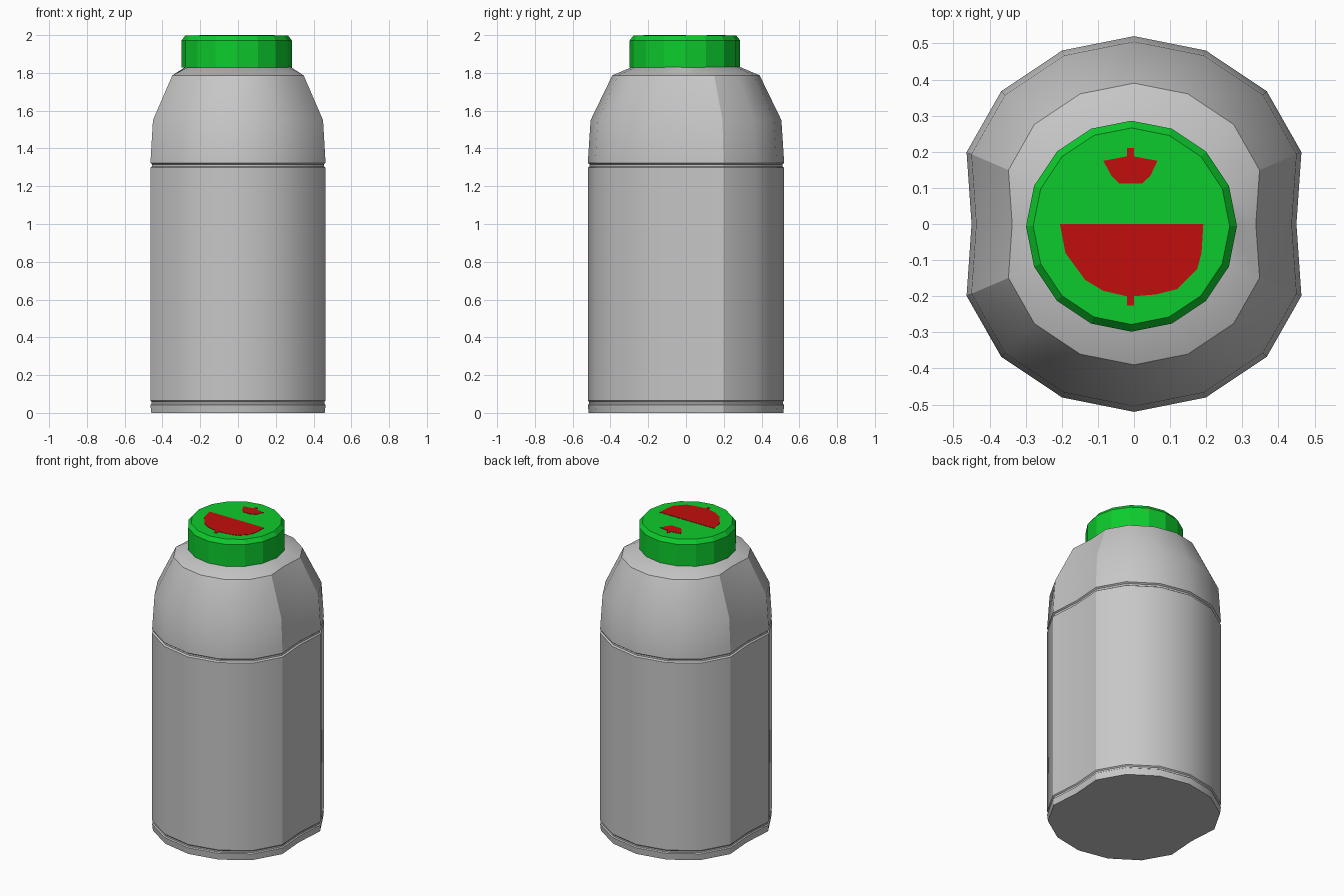
import bpy
import bmesh
from math import sin, cos, pi, radians

cube = bpy.data.objects.get("Cube")
if cube:
    bpy.data.objects.remove(cube, do_unlink=True)

SIDES = 16


def material(name, rgb):
    mat = bpy.data.materials.new(name)
    mat.use_nodes = True
    mat.diffuse_color = (*rgb, 1)
    mat.node_tree.nodes["Principled BSDF"].inputs["Base Color"].default_value = (*rgb, 1)
    return mat


grey = material("grey plastic", (0.57, 0.57, 0.57))
green = material("green plastic", (0.004, 0.6, 0.026))
red = material("red print", (0.54, 0.004, 0.004))


def finish(bm, name, mat):
    bmesh.ops.recalc_face_normals(bm, faces=bm.faces)
    mesh = bpy.data.meshes.new(name)
    bm.to_mesh(mesh)
    bm.free()
    obj = bpy.data.objects.new(name, mesh)
    bpy.context.collection.objects.link(obj)
    mesh.materials.append(mat)
    return obj


def loft(name, rings, mat):
    """Skin a stack of equally sized rings and close both ends."""
    bm = bmesh.new()
    loops = [[bm.verts.new(p) for p in ring] for ring in rings]
    for low, high in zip(loops, loops[1:]):
        for i in range(SIDES):
            j = (i + 1) % SIDES
            bm.faces.new((low[i], low[j], high[j], high[i]))
    bm.faces.new(loops[0])
    bm.faces.new(loops[-1])
    return finish(bm, name, mat)


def ring(radius, z, pinch=1.0, cx=0.0, cy=0.0):
    """Round ring whose left and right sides are pressed in by pinch."""
    points = []
    for i in range(SIDES):
        a = 2 * pi * i / SIDES
        x, y = radius * cos(a), radius * sin(a)
        if i % 8 == 0:
            x *= 1 - 0.135 * pinch
        elif i % 8 in (1, 7):
            x *= 1 - 0.035 * pinch
        points.append((x + cx, y + cy, z))
    return points


# Bottle: base, label panel between two grooves, shoulder and neck
profile = [(0.515, 0), (0.52, 0.043), (0.513, 0.048), (0.513, 0.058), (0.52, 0.065),
           (0.52, 1.298), (0.51, 1.305), (0.51, 1.316), (0.52, 1.323),
           (0.505, 1.55), (0.39, 1.787)]
bottle = loft("bottle", [ring(r, z) for r, z in profile] + [ring(0.265, 1.84, 0)], grey)
bpy.context.view_layer.objects.active = bottle
bottle.select_set(True)
bpy.ops.object.shade_smooth_by_angle(angle=radians(30))

# Screw cap, slightly off centre, with a chamfered top
cap_profile = [(0.292, 1.828), (0.292, 1.972), (0.272, 1.998)]
loft("cap", [ring(r, z, 0, -0.007, -0.006) for r, z in cap_profile], green)


# Printed shapes on the cap
def plate(name, outline):
    bm = bmesh.new()
    face = bm.faces.new([bm.verts.new((x, y, 1.996)) for x, y in outline])
    top = bmesh.ops.extrude_face_region(bm, geom=[face])["geom"]
    verts = [v for v in top if isinstance(v, bmesh.types.BMVert)]
    bmesh.ops.translate(bm, verts=verts, vec=(0, 0, 0.004))
    return finish(bm, name, red)


plate("large_half_disc", [
    (-0.205, 0), (-0.19, -0.08), (-0.135, -0.155), (-0.085, -0.185), (-0.02, -0.2),
    (-0.02, -0.225), (0, -0.225), (0, -0.2), (0.06, -0.195), (0.12, -0.18),
    (0.175, -0.125), (0.187, -0.08), (0.192, 0)])
plate("small_half_disc", [
    (-0.085, 0.175), (-0.062, 0.133), (-0.04, 0.112), (-0.01, 0.112), (0.022, 0.112),
    (0.045, 0.133), (0.065, 0.175), (0, 0.187), (0, 0.21), (-0.02, 0.21), (-0.02, 0.187)])
